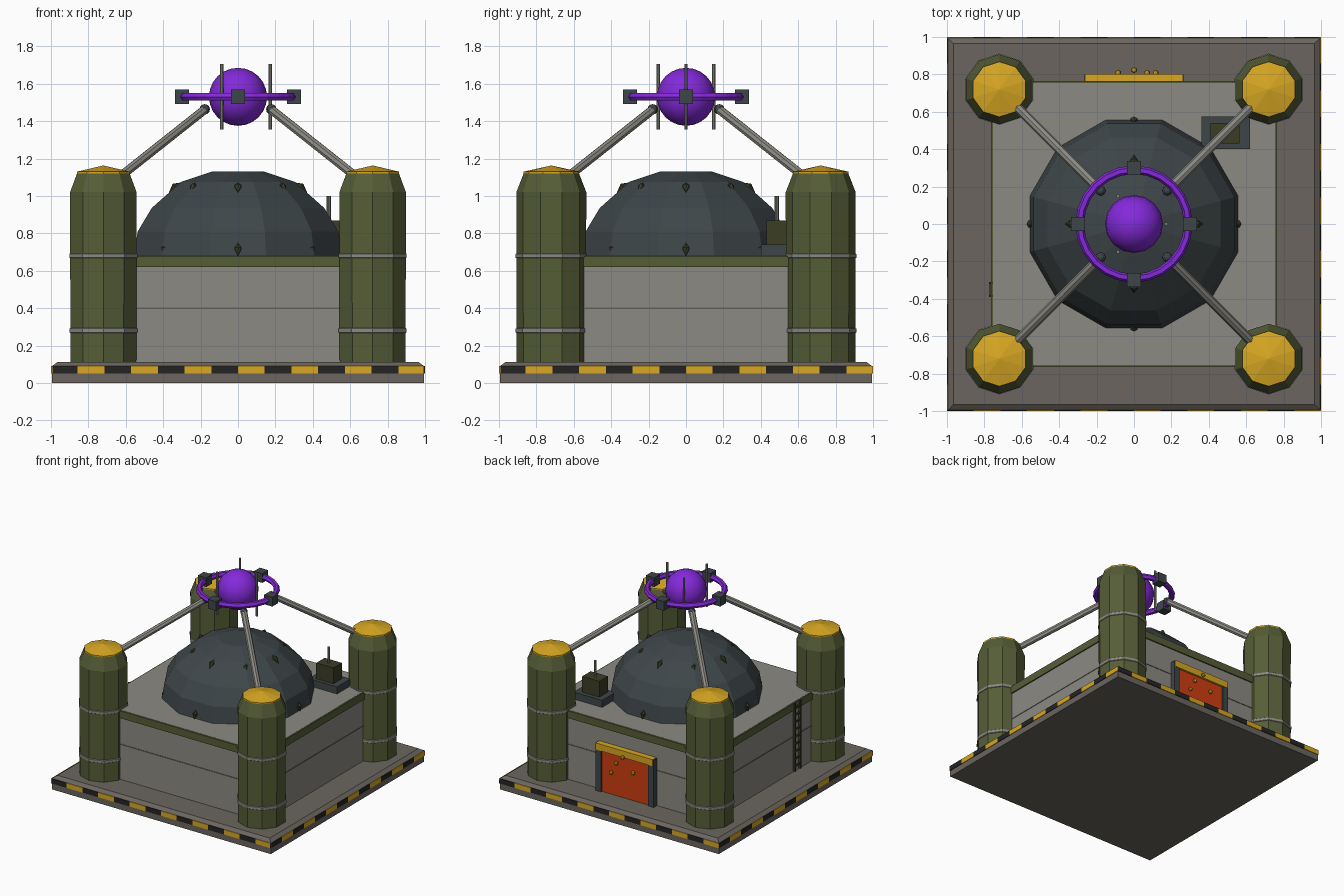
import bpy, bmesh, math
from mathutils import Vector, Matrix

if "Cube" in bpy.data.objects:
    bpy.data.objects.remove(bpy.data.objects["Cube"])


def mat(name, hex_code):
    m = bpy.data.materials.new(name)
    ch = [int(hex_code[i:i + 2], 16) / 255 for i in (0, 2, 4)]
    m.diffuse_color = [c / 12.92 if c < 0.04 else ((c + 0.055) / 1.055) ** 2.4 for c in ch] + [1]
    m.use_nodes = True
    m.node_tree.nodes["Principled BSDF"].inputs["Base Color"].default_value = m.diffuse_color
    return m


CONCRETE = mat("brown_concrete", "6b655e")
WALL = mat("pale_grey", "8c8a83")
OLIVE = mat("olive_green", "555d36")
DARK_OLIVE = mat("dark_olive", "3b3d25")
SLATE = mat("slate", "3e4649")
GOLD = mat("gold", "d8a722")
BLACK = mat("black", "242424")
ORANGE = mat("orange_red", "cf3d10")
PURPLE = mat("purple", "8429da")


def finish(bm, name, material, smooth=False):
    bmesh.ops.recalc_face_normals(bm, faces=bm.faces)
    for f in bm.faces:
        f.smooth = smooth
    me = bpy.data.meshes.new(name)
    bm.to_mesh(me)
    bm.free()
    me.materials.append(material)
    ob = bpy.data.objects.new(name, me)
    bpy.context.collection.objects.link(ob)
    return ob


def box(name, material, x, y, z):
    """Box from (low, high) pairs on each axis."""
    bm = bmesh.new()
    c = [(a + b) / 2 for a, b in (x, y, z)]
    s = [b - a for a, b in (x, y, z)]
    bmesh.ops.create_cube(bm, size=1, matrix=Matrix.Translation(c) @ Matrix.Diagonal((*s, 1)))
    return finish(bm, name, material)


def lathe(name, material, profile, sides, centre=(0, 0), turn=0.0):
    """Revolve (radius, z) points; close the ends with caps."""
    bm = bmesh.new()
    rings = []
    for r, z in profile:
        if r == 0:
            rings.append([bm.verts.new((*centre, z))] * sides)
            continue
        ang = [turn + 2 * math.pi * i / sides for i in range(sides)]
        rings.append([bm.verts.new((centre[0] + r * math.cos(a), centre[1] + r * math.sin(a), z)) for a in ang])
    for lo, hi in zip(rings, rings[1:]):
        for i in range(sides):
            j = (i + 1) % sides
            bm.faces.new(list(dict.fromkeys((lo[i], lo[j], hi[j], hi[i]))))
    for end, (r, _) in ((rings[0], profile[0]), (rings[-1], profile[-1])):
        if r > 0:
            bm.faces.new(end)
    return finish(bm, name, material)


def rod(name, material, a, b, r1, r2=None, sides=8):
    a, b = Vector(a), Vector(b)
    d = b - a
    m = Matrix.Translation((a + b) / 2) @ d.to_track_quat('Z', 'Y').to_matrix().to_4x4()
    bm = bmesh.new()
    bmesh.ops.create_cone(bm, cap_ends=True, segments=sides, radius1=r1,
                          radius2=r1 if r2 is None else r2, depth=d.length, matrix=m)
    return finish(bm, name, material)


def ball(name, material, c, r, u=8, v=6, smooth=False):
    bm = bmesh.new()
    bmesh.ops.create_uvsphere(bm, u_segments=u, v_segments=v, radius=r, matrix=Matrix.Translation(c))
    return finish(bm, name, material, smooth)


# Base slab with chamfered top edge
q = math.sqrt(2)
lathe("base_slab", CONCRETE, [(.995 * q, 0), (.995 * q, .09), (.965 * q, .112)], 4, turn=math.pi / 4)

# Hazard stripes around the slab edge, alternating black and gold
for side in range(4):
    rot = Matrix.Rotation(side * math.pi / 2, 4, 'Z')
    for i in range(14):
        x = -1 + i / 7
        ob = box("hazard_stripe", GOLD if i % 2 else BLACK, (x, x + 1 / 7), (-1, -.992), (.05, .09))
        ob.data.transform(rot)

# Main block: walls, panel seam and roof trim
box("main_block", WALL, (-.755, .755), (-.755, .755), (.1, .682))
for side in range(4):
    rot = Matrix.Rotation(side * math.pi / 2, 4, 'Z')
    box("wall_seam", CONCRETE, (-.757, .757), (-.758, -.75), (.396, .404)).data.transform(rot)
    box("roof_trim", OLIVE, (-.765, .765), (-.765, -.75), (.62, .68)).data.transform(rot)

# Dome
lathe("dome", SLATE, [(.578, .675), (.555, .81), (.478, .935), (.315, 1.075), (.145, 1.13)],
      12, turn=math.pi / 12)

# Two rows of dome studs, leaning with the dome surface
for r, z, lean in ((.555, .72, .25), (.335, 1.05, .8)):
    for k in range(8):
        a = k * math.pi / 4
        out = Vector((math.cos(a), math.sin(a), 0))
        c = out * r + Vector((0, 0, z))
        t = Vector((0, 0, math.cos(lean))) - out * math.sin(lean)
        rod("dome_stud", DARK_OLIVE, c, c + t * .03, .021, 0, 6)
        rod("dome_stud", DARK_OLIVE, c, c - t * .05, .021, 0, 6)

# Corner towers with bands, caps and struts
for sx in (-1, 1):
    for sy in (-1, 1):
        c = (.72 * sx, .72 * sy)
        lathe("tower", OLIVE, [(.185, .1), (.187, 1.02), (.148, 1.12)], 10, c, math.pi / 2)
        lathe("tower_cap", GOLD, [(.148, 1.115), (.148, 1.13), (0, 1.163)], 10, c, math.pi / 2)
        for z in (.28, .68):
            lathe("tower_band", WALL, [(.18, z - .017), (.191, z - .01), (.191, z + .01), (.18, z + .017)],
                  10, c, math.pi / 2)
        rod("strut", WALL, (.66 * sx, .66 * sy, 1.08), (.18 * sx, .18 * sy, 1.46), .025)
        ball("strut_joint", SLATE, (.178 * sx, .178 * sy, 1.463), .028)

# Energy core, ring, clamps and rods
ball("core", PURPLE, (0, 0, 1.53), .155, 16, 12, True)
bpy.ops.mesh.primitive_torus_add(major_radius=.29, minor_radius=.023, major_segments=24,
                                 minor_segments=6, location=(0, 0, 1.53))
ring = bpy.context.object
ring.name = "core_ring"
ring.data.materials.append(PURPLE)
for k in range(4):
    x, y = .3 * math.cos(k * math.pi / 2), .3 * math.sin(k * math.pi / 2)
    box("ring_clamp", SLATE, (x - .038, x + .038), (y - .038, y + .038), (1.492, 1.568))
for k in range(3):
    a = k * 2 * math.pi / 3
    x, y = .172 * math.cos(a), .172 * math.sin(a)
    rod("core_rod", WALL, (x, y, 1.355), (x, y, 1.705), .009)

# Roof unit with mast
box("roof_unit_base", SLATE, (.36, .62), (.4, .575), (.68, .74))
box("roof_unit", DARK_OLIVE, (.41, .565), (.43, .54), (.74, .87))
rod("roof_mast", WALL, (.485, .485, .86), (.485, .485, 1), .011)

# Rear gate: panel, posts, lintel and studs
box("gate_panel", ORANGE, (-.23, .23), (.75, .785), (.11, .46))
box("gate_lintel", GOLD, (-.258, .258), (.75, .802), (.45, .505))
for s in (-1, 1):
    box("gate_post", SLATE, sorted((s * .215, s * .265)), (.75, .798), (.11, .502))
for x, y, z in ((.115, .8, .3), (.07, .8, .39), (0, .815, .46), (-.085, .8, .35)):
    ball("gate_stud", GOLD, (x, y + .008, z), .017, 6, 4)

# Side ladder
for y in (-.385, -.315):
    box("ladder_rail", DARK_OLIVE, (-.775, -.755), (y - .006, y + .006), (.12, .68))
for i in range(9):
    z = .16 + i * .06
    box("ladder_rung", DARK_OLIVE, (-.772, -.76), (-.385, -.315), (z - .006, z + .006))
